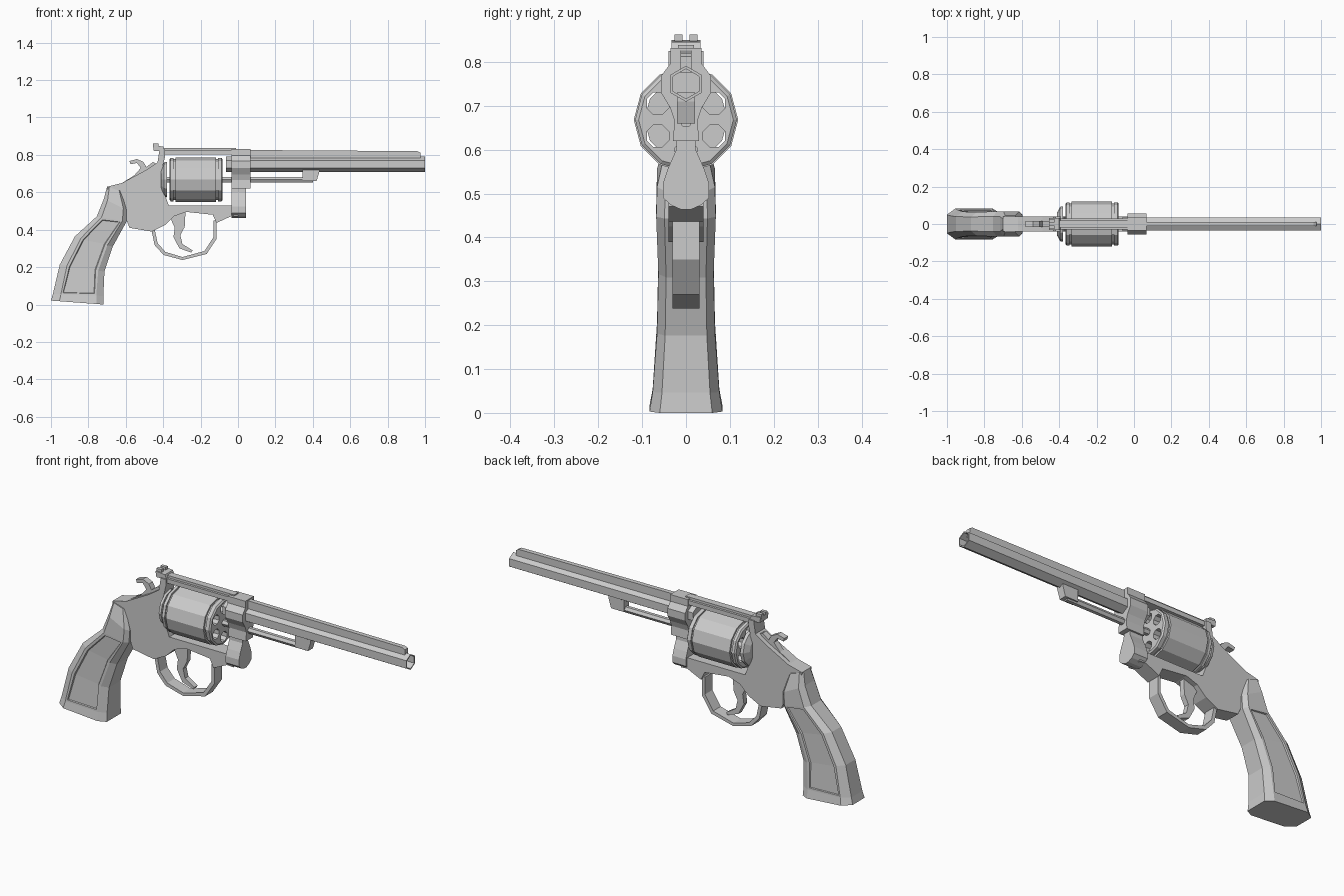
import bpy, bmesh, math

if "Cube" in bpy.data.objects:
    bpy.data.objects.remove(bpy.data.objects["Cube"])

steel = bpy.data.materials.new("plain grey")
steel.use_nodes = True
grey = (0.6, 0.6, 0.6, 1)
steel.diffuse_color = grey
steel.node_tree.nodes["Principled BSDF"].inputs["Base Color"].default_value = grey

AXIS_Z = 0.668    # cylinder axis height
BORE_Z = 0.75     # barrel axis height


def loft(name, rings):
    """Skin a list of equal-sized rings and cap both ends."""
    bm = bmesh.new()
    loops = [[bm.verts.new(p) for p in ring] for ring in rings]
    n = len(loops[0])
    for a, b in zip(loops, loops[1:]):
        for i in range(n):
            j = (i + 1) % n
            bm.faces.new((a[i], a[j], b[j], b[i]))
    bm.faces.new(loops[0])
    bm.faces.new(loops[-1])
    bmesh.ops.recalc_face_normals(bm, faces=bm.faces)
    mesh = bpy.data.meshes.new(name)
    bm.to_mesh(mesh)
    bm.free()
    mesh.materials.append(steel)
    ob = bpy.data.objects.new(name, mesh)
    bpy.context.collection.objects.link(ob)
    return ob


def side_plate(name, profile, half, y=0):
    """Side profile (x, z) given thickness across y."""
    return loft(name, [[(x, y + s, z) for x, z in profile] for s in (-half, half)])


def cross_section(name, half_profile, x0, x1):
    """Mirrored (y, z) half profile extruded along x."""
    full = half_profile + [(-y, z) for y, z in reversed(half_profile)]
    return loft(name, [[(x, y, z) for y, z in full] for x in (x0, x1)])


def turned(name, steps, sides, z, y=0, turn=0):
    """Rings of (x, radius) around an axis along x."""
    angles = [turn + math.tau * i / sides for i in range(sides)]
    return loft(name, [[(x, y + r * math.cos(a), z + r * math.sin(a)) for a in angles]
                       for x, r in steps])


def box(name, x0, x1, half, z0, z1, y=0):
    return side_plate(name, [(x0, z0), (x1, z0), (x1, z1), (x0, z1)], half, y)


# Frame: rear body and lower bar
side_plate("frame", [
    (-.70, .63), (-.62, .65), (-.49, .72), (-.43, .76), (-.42, .825), (-.39, .825),
    (-.39, .79), (-.40, .75), (-.40, .61), (-.37, .53), (0, .53), (0, .47),
    (-.035, .473), (-.115, .436), (-.135, .48), (-.275, .495), (-.34, .473),
    (-.39, .425), (-.46, .39), (-.58, .41), (-.60, .46), (-.68, .54)], .04)
box("top_strap", -.42, 0, .03, .803, .826)
box("sight_rail", -.43, -.01, .018, .82, .838)

# Rear sight with a notch between two ears
side_plate("rear_sight", [(-.45, .82), (-.39, .82), (-.40, .845), (-.455, .85)], .033)
for side, y in (("left", .017), ("right", -.017)):
    box(side + "_sight_ear", -.455, -.425, .009, .84, .862, y)

# Shroud around the barrel root and crane below it
cross_section("barrel_shroud", [
    (.035, .832), (.035, .797), (.057, .768), (.057, .73), (.036, .695),
    (.026, .665), (.03, .62)], -.035, .067)
cross_section("crane", [
    (.02, .65), (.022, .6), (.04, .56), (.052, .525), (.052, .49), (.035, .474),
    (.01, .463)], -.035, .042)

# Hexagonal barrel with an open bore, and its top rib
turned("barrel", [(-.065, .041), (1, .041), (1, .034), (.3, .034)], 6, BORE_Z,
       turn=math.pi / 2)
side_plate("barrel_rib", [(.06, .775), (.975, .775), (.975, .812), (.96, .82), (.06, .826)], .012)

# Ejector rod and its lug under the barrel
turned("ejector_rod", [(-.40, .017), (.40, .017)], 6, AXIS_Z)
side_plate("ejector_lug", [(.345, .73), (.435, .73), (.435, .71), (.42, .66), (.345, .66)], .02)

# Cylinder with grooves and six chambers
cylinder = turned("cylinder", [
    (-.366, .108), (-.36, .116), (-.345, .116), (-.345, .109), (-.335, .109),
    (-.335, .119), (-.118, .119), (-.118, .109), (-.108, .109), (-.108, .116),
    (-.088, .116), (-.082, .108)], 12, AXIS_Z)
for i in range(6):
    a = math.radians(30 + 60 * i)
    cutter = turned("chamber_cutter", [(-.5, .027), (0, .027)], 8,
                    AXIS_Z + .074 * math.sin(a), .074 * math.cos(a), math.pi / 8)
    cutter.hide_render = True
    cut = cylinder.modifiers.new("chamber", 'BOOLEAN')
    cut.operation = 'DIFFERENCE'
    cut.solver = 'EXACT'
    cut.object = cutter
    bpy.context.view_layer.objects.active = cylinder
    bpy.ops.object.modifier_apply(modifier=cut.name)
    bpy.data.objects.remove(cutter)
turned("recoil_shield", [(-.412, .06), (-.395, .092), (-.38, .095)], 12, AXIS_Z)

# Trigger, guard and hammer
side_plate("trigger", [
    (-.37, .48), (-.28, .51), (-.285, .415), (-.308, .37), (-.297, .323), (-.243, .29),
    (-.25, .278), (-.313, .30), (-.345, .36), (-.338, .41)], .014)
guard_outer = [(-.462, .395), (-.446, .318), (-.398, .265), (-.297, .238),
               (-.168, .27), (-.115, .35), (-.115, .45)]
guard_inner = [(-.445, .40), (-.43, .329), (-.388, .281), (-.297, .254),
               (-.179, .286), (-.131, .36), (-.131, .45)]
side_plate("trigger_guard", guard_outer + guard_inner[::-1], .031)
side_plate("hammer", [
    (-.62, .65), (-.555, .69), (-.52, .73), (-.54, .757), (-.575, .75), (-.58, .767),
    (-.54, .778), (-.505, .762), (-.49, .735), (-.455, .762), (-.42, .745), (-.43, .70),
    (-.50, .65)], .016)

# Grip: stations of back point, front point and half width, with chamfered corners
stations = [
    ((-.70, .634), (-.625, .61), .045), ((-.717, .57), (-.596, .51), .066),
    ((-.755, .475), (-.596, .447), .068), ((-.872, .368), (-.67, .313), .063),
    ((-.953, .217), (-.714, .18), .066), ((-.99, .06), (-.72, .05), .076),
    ((-1, .025), (-.718, .004), .083)]
corners = [(0, .6), (.16, 1), (.86, 1), (1, .72)]
section = corners + [(t, -w) for t, w in reversed(corners)]
grip = loft("grip", [[(b[0] + (f[0] - b[0]) * t, half * w, b[1] + (f[1] - b[1]) * t)
                      for t, w in section] for b, f, half in stations])
grip.location.z = -.004

# Recessed panel on each side of the grip
bm = bmesh.new()
bm.from_mesh(grip.data)
panel = [f for f in bm.faces
         if abs(f.normal.y) > .9 and .05 < f.calc_center_median().z < .46]
bmesh.ops.inset_region(bm, faces=panel, thickness=.014, depth=0)
bmesh.ops.inset_region(bm, faces=panel, thickness=.004, depth=-.006)
bm.to_mesh(grip.data)
bm.free()
